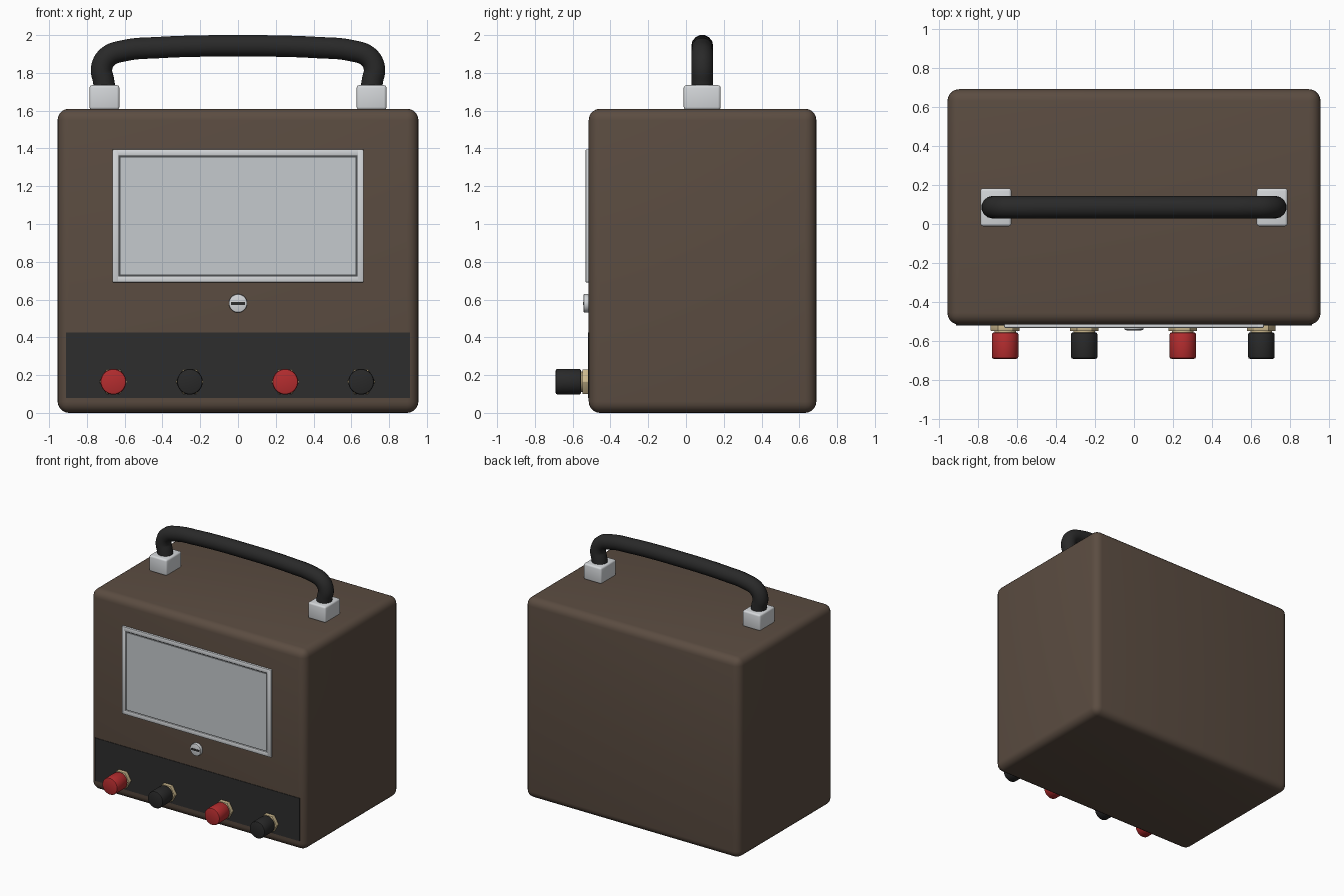
import bpy, bmesh, math
from mathutils import Matrix

old = bpy.data.objects.get("Cube")
if old:
    bpy.data.objects.remove(old, do_unlink=True)


def material(name, rgb, rough=0.6):
    m = bpy.data.materials.new(name)
    m.use_nodes = True
    m.diffuse_color = (*rgb, 1)
    node = m.node_tree.nodes["Principled BSDF"]
    node.inputs["Base Color"].default_value = (*rgb, 1)
    node.inputs["Roughness"].default_value = rough
    return m


BROWN = material("brown case", (0.105, 0.073, 0.053))
CHARCOAL = material("charcoal panel", (0.027, 0.027, 0.027))
BLACK = material("black plastic", (0.022, 0.022, 0.022))
RED = material("red plastic", (0.46, 0.026, 0.028))
BRASS = material("brass", (0.60, 0.48, 0.27))
SILVER = material("silver metal", (0.66, 0.68, 0.70))
GLASS = material("pale display", (0.56, 0.59, 0.61))
GROOVE = material("dark groove", (0.08, 0.085, 0.09))


def finish(bm, name, mat, bevel=0, segments=3):
    mesh = bpy.data.meshes.new(name)
    bm.to_mesh(mesh)
    bm.free()
    ob = bpy.data.objects.new(name, mesh)
    bpy.context.collection.objects.link(ob)
    mesh.materials.append(mat)
    bpy.ops.object.select_all(action="DESELECT")
    ob.select_set(True)
    bpy.context.view_layer.objects.active = ob
    if bevel:
        mod = ob.modifiers.new("bevel", "BEVEL")
        mod.width, mod.segments = bevel, segments
        mod.limit_method, mod.angle_limit = "ANGLE", math.radians(40)
        bpy.ops.object.modifier_apply(modifier=mod.name)
    bpy.ops.object.shade_smooth_by_angle(angle=math.radians(35))
    return ob


def box(name, xs, ys, zs, mat, bevel=0, segments=3):
    bm = bmesh.new()
    bmesh.ops.create_cube(bm, size=1)
    for v in bm.verts:
        v.co = [(a + b) / 2 + c * (b - a) for (a, b), c in zip((xs, ys, zs), v.co)]
    return finish(bm, name, mat, bevel, segments)


def disc(name, x, z, y0, y1, radius, sides, mat, bevel=0, turn=0):
    """Cylinder pointing out of the front, from y0 to y1."""
    bm = bmesh.new()
    bmesh.ops.create_cone(bm, cap_ends=True, segments=sides, radius1=radius,
                          radius2=radius, depth=abs(y1 - y0))
    bm.transform(Matrix.Translation((x, (y0 + y1) / 2, z))
                 @ Matrix.Rotation(math.pi / 2, 4, "X") @ Matrix.Rotation(turn, 4, "Z"))
    return finish(bm, name, mat, bevel, 2)


FRONT = -0.515

# Case and terminal panel
box("case", (-0.955, 0.955), (FRONT, 0.69), (0, 1.61), BROWN, 0.06, 5)
box("terminal_panel", (-0.91, 0.91), (-0.519, -0.505), (0.08, 0.425), CHARCOAL)

# Display: groove backing, picture-frame rim and pane
box("display_groove", (-0.65, 0.65), (-0.521, -0.51), (0.70, 1.38), GROOVE)
w, z0, z1, rim = 0.665, 0.69, 1.395, 0.036
for side, s in (("right", -1), ("left", 1)):
    box("display_rim_" + side, sorted((s * w, s * (w - rim))), (-0.532, -0.51),
        (z0, z1), SILVER, 0.006, 2)
for side, a in (("bottom", z0), ("top", z1 - rim)):
    box("display_rim_" + side, (rim / 2 - w, w - rim / 2), (-0.532, -0.51),
        (a, a + rim), SILVER, 0.006, 2)
box("display_pane", (-0.622, 0.622), (-0.527, -0.51), (0.733, 1.352), GLASS)

# Adjusting screw with its slot
disc("adjusting_screw", 0, 0.58, FRONT, -0.543, 0.049, 32, SILVER, 0.006)
box("screw_slot", (-0.038, 0.038), (-0.545, -0.54), (0.572, 0.588), CHARCOAL)

# Binding posts: hexagonal nut, collar and cap
for i, (x, mat) in enumerate(((-0.66, RED), (-0.255, BLACK), (0.25, RED), (0.652, BLACK)), 1):
    disc(f"terminal_nut_{i}", x, 0.165, FRONT, -0.548, 0.074, 6, BRASS, 0.002, math.pi / 6)
    disc(f"terminal_collar_{i}", x, 0.165, -0.54, -0.56, 0.055, 32, BRASS)
    disc(f"terminal_cap_{i}", x, 0.165, -0.555, -0.69, 0.068, 32, mat, 0.01)

# Handle mounts
for side, x in (("right", -0.707), ("left", 0.707)):
    box("handle_mount_" + side, (x - 0.079, x + 0.079), (-0.012, 0.183),
        (1.605, 1.735), SILVER, 0.014, 3)

# Handle: rounded bar swept along a mirrored arch
half = [(-0.702, 1.70), (-0.712, 1.76), (-0.722, 1.825), (-0.69, 1.885), (-0.60, 1.918),
        (-0.42, 1.934), (-0.2, 1.942)]
path = half + [(0, 1.943)] + [(-x, z) for x, z in reversed(half)]
curve = bpy.data.curves.new("handle", "CURVE")
curve.dimensions = "3D"
curve.bevel_depth, curve.bevel_resolution = 0.058, 5
curve.resolution_u, curve.use_fill_caps = 6, True
spline = curve.splines.new("BEZIER")
spline.bezier_points.add(len(path) - 1)
for p, (x, z) in zip(spline.bezier_points, path):
    p.co = (x, 0.086, z)
    p.handle_left_type = p.handle_right_type = "AUTO"
curve.materials.append(BLACK)
handle = bpy.data.objects.new("handle", curve)
bpy.context.collection.objects.link(handle)
bpy.ops.object.select_all(action="DESELECT")
handle.select_set(True)
bpy.context.view_layer.objects.active = handle
bpy.ops.object.convert(target="MESH")
bpy.ops.object.shade_smooth_by_angle(angle=math.radians(50))
